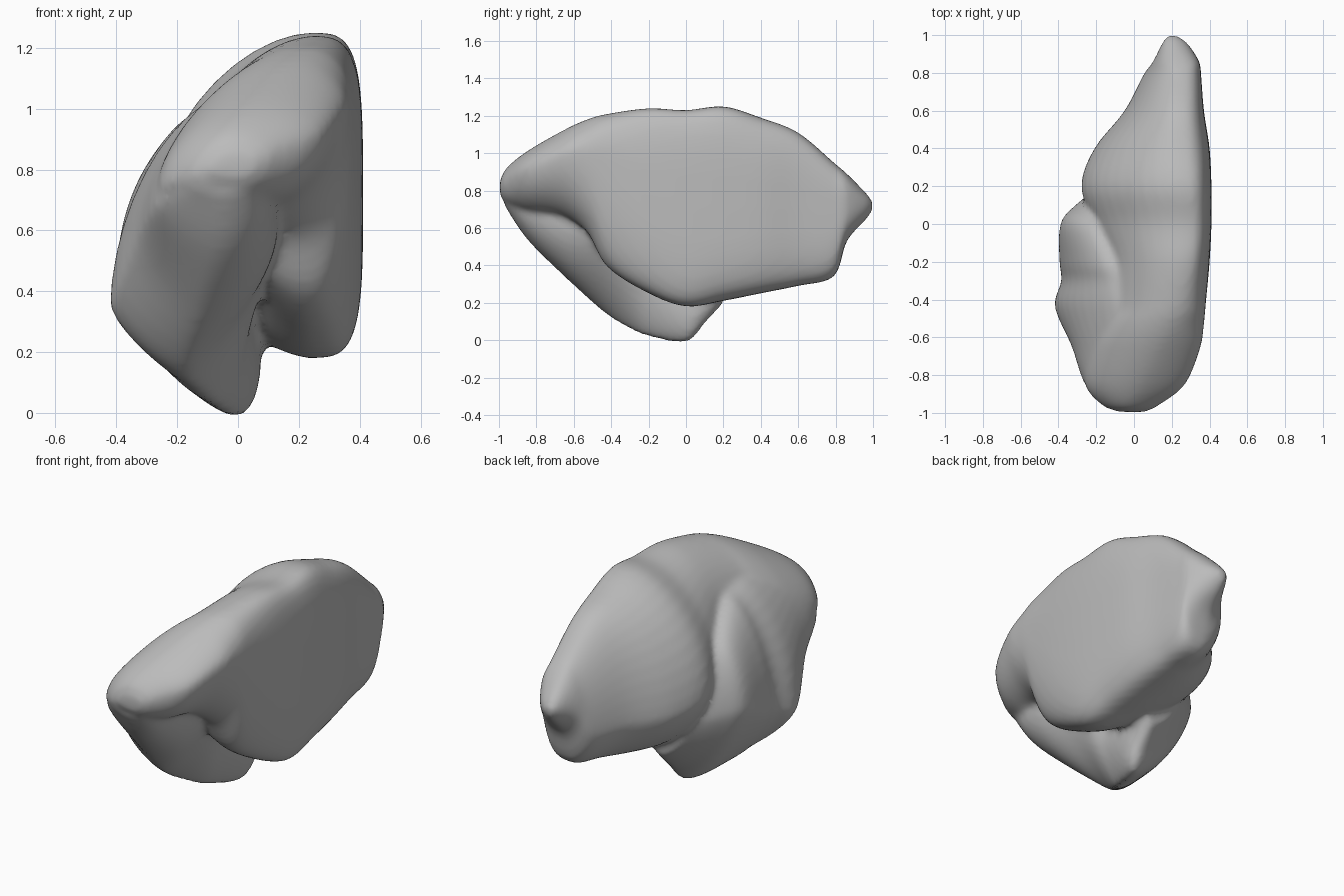
import bpy, bmesh, math

cube = bpy.data.objects.get("Cube")
if cube:
    bpy.data.objects.remove(cube, do_unlink=True)

RING = 44
STEPS = 5

# Each station: y, then (x, z) of the left, top, right and bottom extremes,
# then how square the right side is
upper_body_stations = [
    (-.995, -.08, .80, -.01, .85, .06, .83, 0, .78, 2),
    (-.96, -.17, .77, -.01, .92, .13, .85, 0, .73, 2),
    (-.85, -.26, .74, .05, 1.01, .27, .91, .02, .68, 1.9),
    (-.66, -.25, .76, .13, 1.12, .35, .99, .1, .66, 1.9),
    (-.53, -.18, .84, .18, 1.18, .37, 1.0, .19, .58, 2.1),
    (-.42, -.13, .86, .21, 1.21, .38, .97, .22, .39, 2.5),
    (-.2, -.13, .84, .25, 1.24, .4, .80, .24, .25, 3.2),
    (0, -.21, .74, .26, 1.23, .41, .72, .24, .18, 3.8),
    (.2, -.28, .64, .24, 1.25, .41, .70, .2, .21, 3.8),
    (.4, -.21, .58, .22, 1.19, .4, .70, .2, .25, 3.6),
    (.6, -.05, .56, .22, 1.11, .37, .70, .2, .29, 3.6),
    (.79, .05, .55, .22, .95, .355, .68, .2, .34, 3.5),
    (.86, .1, .67, .21, .89, .345, .73, .2, .53, 3.2),
    (.96, .15, .72, .2, .79, .28, .73, .2, .64, 2),
    (1.0, .18, .72, .2, .74, .22, .72, .2, .70, 2),
]
side_lobe_stations = [
    (-.97, -.14, .75, -.03, .86, .05, .78, -.04, .72, 2),
    (-.85, -.26, .69, -.03, .96, .1, .72, -.06, .54, 2),
    (-.65, -.33, .58, -.01, 1.02, .13, .62, -.12, .34, 1.8),
    (-.44, -.42, .36, -.01, 1.05, .12, .56, -.17, .15, 1.4),
    (-.3, -.385, .40, -.06, 1.02, .08, .45, -.11, .06, 1.4),
    (-.2, -.395, .42, -.11, .99, .04, .30, -.06, .02, 1.6),
    (0, -.39, .50, -.2, .87, .07, .15, 0, -.01, 2),
    (.1, -.31, .48, -.2, .73, .08, .22, .02, .09, 2),
    (.2, -.18, .45, -.14, .60, .1, .32, .03, .20, 2),
]


def blend(a, b, c, d, t):
    """Smooth curve from b to c."""
    return b + .5 * t * (c - a + t * (2*a - 5*b + 4*c - d + t * (3*(b - c) + d - a)))


def section(station, upper_left, lower_left):
    """Closed outline made of four rounded quarters."""
    y, lx, lz, tx, tz, rx, rz, bx, bz, right = station
    points = []
    for i in range(RING):
        angle = math.tau * i / RING
        c, s = math.cos(angle), math.sin(angle)
        pole = (tx, tz) if s >= 0 else (bx, bz)
        if c >= 0:
            side, power = (rx, rz), right
        else:
            side, power = (lx, lz), upper_left if s >= 0 else lower_left
        u, v = abs(c) ** (2 / power), abs(s) ** (2 / power)
        points.append((pole[0] + (side[0] - pole[0]) * u, y,
                       side[1] + (pole[1] - side[1]) * v))
    return points


def loft(name, stations, upper_left, lower_left):
    rows = []
    last = len(stations) - 1
    for i in range(last):
        near = [stations[min(max(i + k, 0), last)] for k in (-1, 0, 1, 2)]
        for step in range(STEPS):
            rows.append([blend(*v, step / STEPS) for v in zip(*near)])
    rows.append(stations[last])
    bm = bmesh.new()
    rings = [[bm.verts.new(p) for p in section(r, upper_left, lower_left)] for r in rows]
    for a, b in zip(rings, rings[1:]):
        for i in range(RING):
            j = (i + 1) % RING
            bm.faces.new((a[i], a[j], b[j], b[i]))
    bm.faces.new(rings[0])
    bm.faces.new(rings[-1])
    bmesh.ops.recalc_face_normals(bm, faces=bm.faces)
    mesh = bpy.data.meshes.new(name)
    bm.to_mesh(mesh)
    bm.free()
    obj = bpy.data.objects.new(name, mesh)
    bpy.context.collection.objects.link(obj)
    return obj


body = loft("folded_body", upper_body_stations, 1.75, 1.6)
lobe = loft("side_lobe", side_lobe_stations, 1.75, 1.4)

# Merge both masses into one soft skin
union = body.modifiers.new("merge", "BOOLEAN")
union.operation = "UNION"
union.object = lobe
remesh = body.modifiers.new("skin", "REMESH")
remesh.mode = "VOXEL"
remesh.voxel_size = .018
remesh.use_smooth_shade = True
soft = body.modifiers.new("soften", "SMOOTH")
soft.factor = .5
soft.iterations = 6

bpy.context.view_layer.objects.active = body
body.select_set(True)
for modifier in list(body.modifiers):
    bpy.ops.object.modifier_apply(modifier=modifier.name)
bpy.data.objects.remove(lobe, do_unlink=True)

# Plain grey surface
grey = bpy.data.materials.new("plain_grey")
grey.use_nodes = True
colour = (.5, .5, .5, 1)
grey.diffuse_color = colour
grey.node_tree.nodes["Principled BSDF"].inputs["Base Color"].default_value = colour
body.data.materials.clear()
body.data.materials.append(grey)
for face in body.data.polygons:
    face.use_smooth = True
    face.material_index = 0
